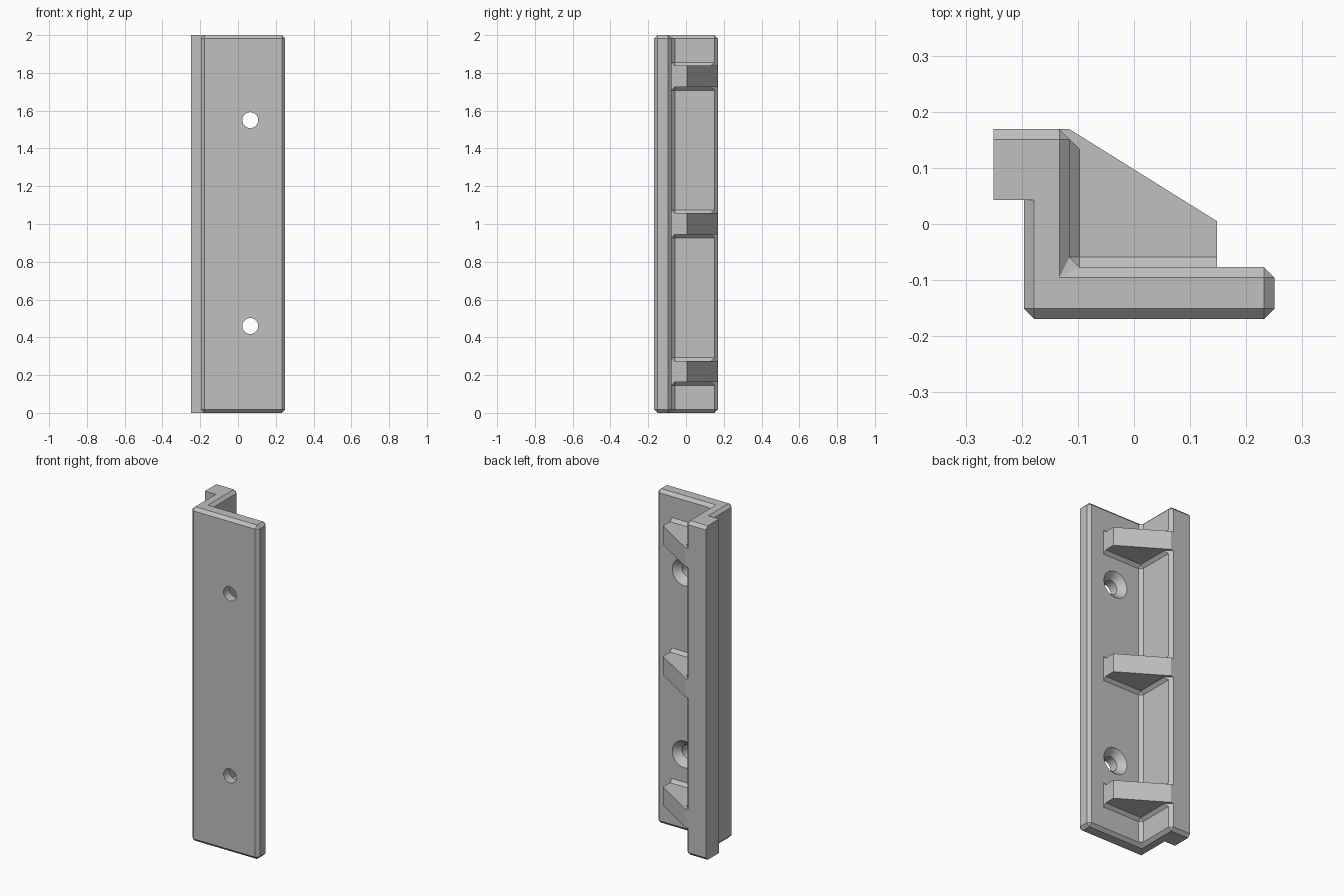
import bpy
import bmesh
from math import cos, sin, tau

if "Cube" in bpy.data.objects:
    bpy.data.objects.remove(bpy.data.objects["Cube"], do_unlink=True)

C = 0.018            # chamfer size used everywhere
HEIGHT = 2.0

grey = bpy.data.materials.new("plain grey")
grey.use_nodes = True
COLOUR = (0.53, 0.53, 0.53, 1)
grey.diffuse_color = COLOUR
grey.node_tree.nodes["Principled BSDF"].inputs["Base Color"].default_value = COLOUR


def loft(name, rings):
    """Closed solid through equal-length rings, capped at both ends."""
    bm = bmesh.new()
    loops = [[bm.verts.new(p) for p in ring] for ring in rings]
    n = len(loops[0])
    for a, b in zip(loops, loops[1:]):
        for i in range(n):
            j = (i + 1) % n
            bm.faces.new((a[i], a[j], b[j], b[i]))
    bm.faces.new(loops[0])
    bm.faces.new(loops[-1])
    bmesh.ops.remove_doubles(bm, verts=bm.verts, dist=1e-5)
    bmesh.ops.recalc_face_normals(bm, faces=bm.faces)
    mesh = bpy.data.meshes.new(name)
    bm.to_mesh(mesh)
    bm.free()
    mesh.materials.append(grey)
    obj = bpy.data.objects.new(name, mesh)
    bpy.context.collection.objects.link(obj)
    return obj


def at(points, z):
    return [(x, y, z) for x, y in points]


# Main extrusion: lip, web and plate outline, with the chamfered end outline
LIP, LEFT, RIGHT = -0.25, -0.196, 0.25
FRONT, BACK, STEP = -0.169, 0.169, 0.043
WEB, PLATE = -0.115, -0.077      # inner faces of web and plate
outline = [
    (LIP, BACK), (LIP, STEP), (LEFT, STEP),
    (LEFT, FRONT + C), (LEFT + C, FRONT),
    (RIGHT - C, FRONT), (RIGHT, FRONT + C),
    (RIGHT, PLATE - C), (RIGHT - C, PLATE),
    (WEB + C, PLATE), (WEB, PLATE + C),
    (WEB, BACK - C), (WEB - C, BACK),
]
corners = [
    (LEFT + C, FRONT + C), (RIGHT - C, FRONT + C), (RIGHT - C, PLATE - C),
    (WEB - C, PLATE - C), (WEB - C, BACK - C),
]
end_outline = [(LIP, BACK - C), (LIP, STEP), (LEFT + C, STEP)]
end_outline += [p for p in corners for _ in range(2)]

body = loft("angle_body", [
    at(end_outline, 0), at(outline, C),
    at(outline, HEIGHT - C), at(end_outline, HEIGHT),
])

# Countersunk screw holes through the plate
HOLE_X, R, R_SINK = 0.065, 0.042, 0.08
SINK = R_SINK - R
stations = [(FRONT - 0.02, R), (PLATE - SINK, R), (PLATE, R_SINK), (PLATE + 0.01, R_SINK)]
for z in (0.46, 1.55):
    cutter = loft("hole_cutter", [
        [(HOLE_X + r * cos(tau * i / 40), y, z + r * sin(tau * i / 40)) for i in range(40)]
        for y, r in stations
    ])
    cutter.hide_render = True
    mod = body.modifiers.new("hole", "BOOLEAN")
    mod.operation = "DIFFERENCE"
    mod.solver = "EXACT"
    mod.object = cutter
    bpy.context.view_layer.objects.active = body
    bpy.ops.object.modifier_apply(modifier=mod.name)
    bpy.data.objects.remove(cutter, do_unlink=True)

bpy.ops.object.select_all(action="DESELECT")
body.select_set(True)
bpy.context.view_layer.objects.active = body
bpy.ops.object.shade_smooth_by_angle(angle=0.5)

# Gusset ribs with chamfer fillets where they meet web and plate
RIB_END, HALF = 0.148, 0.056
rib_plan = [
    (WEB - C, BACK), (WEB, BACK), (RIB_END, 0.005),
    (RIB_END, PLATE - 0.01), (WEB - C, PLATE - 0.01),
]
wall_path = [(RIB_END, PLATE), (WEB + C, PLATE), (WEB, PLATE + C), (WEB, BACK - C)]
inner = (WEB + C, PLATE + C)
rib_path = [(RIB_END, PLATE + C), inner, inner, (WEB + C, BACK - 2 * C)]

for label, z in (("lower", 0.219), ("middle", 1.001), ("upper", 1.782)):
    loft(label + "_rib", [at(rib_plan, z - HALF), at(rib_plan, z + HALF)])
    for side, s in (("under", -1), ("top", 1)):
        face = z + s * HALF
        loft(f"{label}_rib_{side}_fillet", [
            [(*wall, face + s * C), (*wall, face), (*rib, face)]
            for wall, rib in zip(wall_path, rib_path)
        ])
